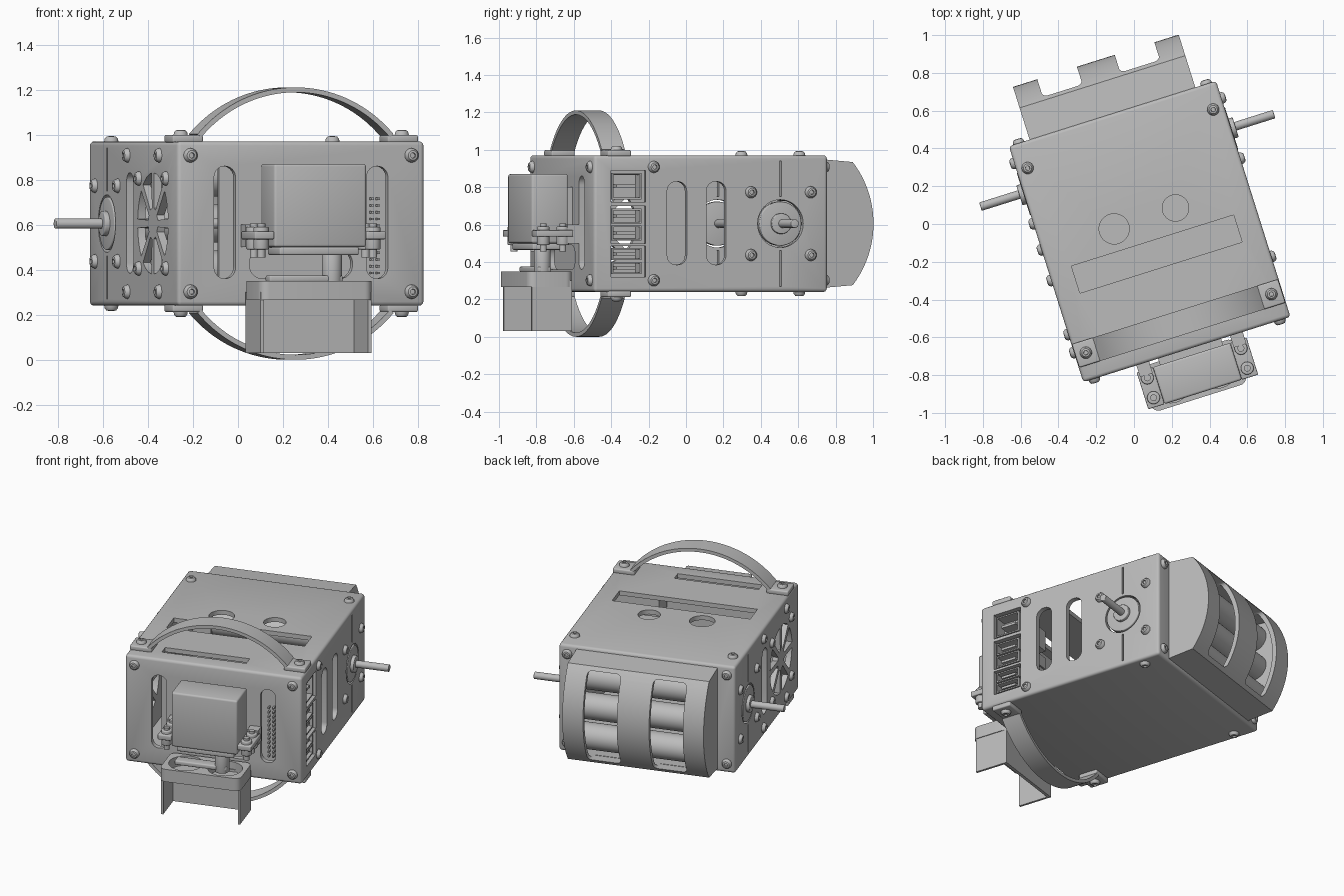
import bpy, bmesh, math
from mathutils import Matrix, Vector

cube = bpy.data.objects.get("Cube")
if cube:
    bpy.data.objects.remove(cube, do_unlink=True)

PLACE = Matrix.Translation((0.083, -0.04, 0)) @ Matrix.Rotation(math.radians(17.5), 4, 'Z')
MID = 0.605                      # height of the symmetry plane
W, D, H = 0.575, 0.655, 0.365    # half sizes of the case

grey = bpy.data.materials.new("plain_grey")
grey.use_nodes = True
grey.diffuse_color = (0.5, 0.5, 0.5, 1)
grey.node_tree.nodes["Principled BSDF"].inputs["Base Color"].default_value = (0.5, 0.5, 0.5, 1)
parts = []


def prism(bm, pts, axis, lo, hi):
    """Extrude a flat outline along an axis; returns the far cap."""
    place = {'x': lambda a, b, w: (w, a, b), 'y': lambda a, b, w: (a, w, b),
             'z': lambda a, b, w: (a, b, w)}[axis]
    rings = [[bm.verts.new(place(a, b, w)) for a, b in pts] for w in (lo, hi)]
    n = len(pts)
    faces = [bm.faces.new(r) for r in rings]
    for i in range(n):
        j = (i + 1) % n
        faces.append(bm.faces.new((rings[0][i], rings[0][j], rings[1][j], rings[1][i])))
    bmesh.ops.recalc_face_normals(bm, faces=faces)
    return faces[1]


def arc(cx, cy, r, a0, a1, n):
    return [(cx + r * math.cos(math.radians(a0 + (a1 - a0) * i / n)),
             cy + r * math.sin(math.radians(a0 + (a1 - a0) * i / n))) for i in range(n + 1)]


def circle(cx, cy, r, n=40):
    return arc(cx, cy, r, 0, 360, n)[:-1]


def rect(x0, x1, y0, y1, r=0):
    if not r:
        return [(x0, y0), (x1, y0), (x1, y1), (x0, y1)]
    out = []
    for cx, cy, a in ((x1 - r, y1 - r, 0), (x0 + r, y1 - r, 90),
                      (x0 + r, y0 + r, 180), (x1 - r, y0 + r, 270)):
        out += arc(cx, cy, r, a, a + 90, 6)
    return out


def make(name, bm, bevel=0, cutters=()):
    """Turn a bmesh into an object, bevel it, cut it and bake the result."""
    if bevel:
        bmesh.ops.bevel(bm, geom=[e for e in bm.edges if len(e.link_faces) == 2
                                  and e.calc_face_angle() > 0.6],
                        offset=bevel, segments=3, profile=0.5, affect='EDGES')
    me = bpy.data.meshes.new(name)
    bm.to_mesh(me)
    bm.free()
    me.materials.append(grey)
    ob = bpy.data.objects.new(name, me)
    bpy.context.collection.objects.link(ob)
    ob.matrix_world = PLACE
    helpers = []
    for c in cutters:
        cob = make("cutter", c)
        parts.remove(cob)
        cob.hide_render = True
        helpers.append(cob)
        mod = ob.modifiers.new("cut", 'BOOLEAN')
        mod.operation, mod.solver, mod.object = 'DIFFERENCE', 'EXACT', cob
    if helpers:
        bpy.context.view_layer.update()
        deps = bpy.context.evaluated_depsgraph_get()
        baked = bpy.data.meshes.new_from_object(ob.evaluated_get(deps))
        ob.modifiers.clear()
        ob.data = baked
        for h in helpers:
            bpy.data.objects.remove(h, do_unlink=True)
    parts.append(ob)
    return ob


def block(name, x, y, z, bevel=0):
    bm = bmesh.new()
    prism(bm, rect(*x, *y), 'z', *z)
    return make(name, bm, bevel)


def rod(name, axis, a, b, r, lo, hi, bevel=0):
    bm = bmesh.new()
    prism(bm, circle(a, b, r), axis, lo, hi)
    return make(name, bm, bevel)


# Case: hollow shell with every opening cut through its walls
bm, cavity, holes = bmesh.new(), bmesh.new(), bmesh.new()
prism(bm, rect(-W, W, -D, D), 'z', MID - H, MID + H)
prism(cavity, rect(-W + .035, W - .035, -D + .035, D - .035), 'z', MID - H + .03, MID + H - .03)
TOP, FRONT, BACK = ('z', .9, 1.05), ('y', -.75, -.58), ('y', .58, .75)
RIGHT, LEFT = ('x', .5, .7), ('x', -.7, -.5)
prism(holes, rect(-.45, .45, -.2, -.05), *TOP)
prism(holes, rect(-.37, .18, -.55, -.48), *TOP)
prism(holes, circle(-.175, .07, .08), *TOP)
prism(holes, circle(.168, .078, .07), *TOP)
for s in (-1, 1):
    prism(holes, rect(s * .355 - .05, s * .355 + .05, .36, .86, .049), *FRONT)
prism(holes, rect(-.24, .24, .36, .49, .06), *FRONT)
prism(holes, rect(-.42, .42, .3, .91, .03), *BACK)
for v in (-.19, .03):
    prism(holes, rect(v - .055, v + .055, .385, .83, .05), *RIGHT)
prism(holes, rect(0, .1, .385, .83, .045), *LEFT)
for z0, z1 in ((.72, .89), (.5, .7), (.32, .485)):
    prism(holes, rect(-.56, -.365, z0, z1), *RIGHT)
for side in (RIGHT, LEFT):
    prism(holes, circle(.39, MID, .128), *side)
    prism(holes, rect(.384, .396, .75, .94), *side)
    prism(holes, rect(.384, .396, .27, .46), *side)
for k in range(8):                # wedge openings of the fan grille
    a = k * 45
    prism(holes, arc(-.29, MID, .225, a + 5, a + 40, 6) + arc(-.29, MID, .07, a + 32, a + 13, 2), *LEFT)
make("case", bm, .018, (cavity, holes))

# Rear cover: curved shell with two windows
def cover_outline(g, v0):
    return [(v0, MID - .345 + g)] + arc(.425, MID, .523 - g, -39 + g * 50, 39 - g * 50, 24) + [(v0, MID + .345 - g)]

bm, cavity, holes = bmesh.new(), bmesh.new(), bmesh.new()
prism(bm, cover_outline(0, .65), 'x', -.46, .46)
prism(cavity, cover_outline(.03, .6), 'x', -.43, .43)
for s in (-1, 1):
    prism(holes, rect(s * .215 - .11, s * .215 + .11, .3, .91, .03), 'y', .78, 1.05)
make("rear_cover", bm, 0, (cavity, holes))
for i in (-1, 0, 1):
    rod("rear_roller", 'x', .72, MID + i * .205, .085, -.43, .43)

# Carry straps above and below, with feet
for s in (-1, 1):
    bm = bmesh.new()
    pts = arc(0, 0, .605, 41, 139, 40) + arc(0, 0, .583, 139, 41, 40)
    prism(bm, [(a, MID + s * b) for a, b in pts], 'y', -.575, -.445)
    make("strap", bm)
    for t in (-1, 1):
        block("strap_foot", sorted((t * .43, t * .572)), (-.575, -.445),
              sorted((MID + s * .36, MID + s * .393)), .008)

# Axle with bearing discs
rod("axle", 'x', .395, MID, .023, -.815, .815, .004)
for s in (-1, 1):
    rod("bearing_disc", 'x', .39, MID, .118, *sorted((s * .54, s * .578)), .005)
    rod("bearing_boss", 'x', .39, MID, .055, *sorted((s * .56, s * .6)), .005)


# Button-head bolts with hexagon sockets
def bolt(pos, direction):
    bm = bmesh.new()
    n = 18
    bmesh.ops.create_cone(bm, cap_ends=True, segments=n, radius1=.032, radius2=.03, depth=.012)
    cap = max(bm.faces, key=lambda f: f.calc_center_median().z)
    for thick, lift in ((.008, .01), (.01, .002), (.001, -.01)):
        bmesh.ops.inset_region(bm, faces=[cap], thickness=thick, depth=lift)
    turn = Vector(direction).to_track_quat('Z', 'Y').to_matrix().to_4x4()
    bm.transform(Matrix.Translation(pos) @ turn)
    make("bolt", bm)


for s in (-1, 1):
    for t in (-1, 1):
        zz = MID + t * .303
        bolt((s * .515, -D - .005, zz), (0, -1, 0))
        bolt((s * .52, D + .005, zz), (0, 1, 0))
        bolt((s * .515, .515, MID + t * (H + .005)), (0, 0, t))
        bolt((s * .515, -.51, MID + t * .398), (0, 0, t))
        for v in (.225, .56):
            bolt((s * (W + .005), v, MID + t * .168), (s, 0, 0))
for t in (-1, 1):
    bolt((W + .005, -.32, MID + t * .303), (1, 0, 0))
    for v, dz in ((.08, .303), (-.39, .303), (-.09, .2), (-.49, .2)):
        bolt((-W - .005, v, MID + t * dz), (-1, 0, 0))

# Circuit board with sockets facing the right wall
block("circuit_board", (-.36, .53), (-.585, -.565), (.3, .9))
for z0, z1 in ((.735, .875), (.605, .685), (.515, .595), (.41, .475), (.335, .4)):
    bm = bmesh.new()
    face = prism(bm, rect(-.55, -.385, z0, z1), 'x', .25, .562)
    bmesh.ops.inset_region(bm, faces=[face], thickness=.012, depth=0)
    bmesh.ops.inset_region(bm, faces=[face], thickness=.001, depth=-.08)
    make("socket", bm)
    block("socket_tongue", (.48, .55), (-.52, -.415), ((z0 + z1) / 2 - .008, (z0 + z1) / 2 + .008))
for i in range(12):
    for u in (.34, .37):
        block("header_pin", (u, u + .01), (-.62, -.58), (.38 + i * .03, .39 + i * .03))

# Servo on the front, with ears, grommets and output shaft
block("servo_body", (-.2, .23), (-.895, -.69), (.5, .87), .012)
block("servo_base", (-.17, .2), (-.88, -.7), (.465, .5), .008)
block("servo_mount", (-.16, .19), (-.7, -.65), (.5, .8))
for u in (-.245, .275):
    block("servo_ear", (u - .045, u + .045), (-.895, -.69), (.535, .57), .006)
    block("ear_bracket", (u - .035, u + .035), (-.72, -.65), (.5, .6))
    for v in (-.735, -.845):
        rod("grommet", 'z', u, v, .034, .49, .59, .006)
        rod("grommet_pin", 'z', u, v, .018, .455, .605)
rod("servo_shaft", 'z', .1, -.795, .045, .33, .47, .005)
block("servo_horn", (-.2, .14), (-.83, -.76), (.345, .375), .008)

# Sensor holder: slab with two round cups over a thin U-shaped shield
bm, cups = bmesh.new(), bmesh.new()
prism(bm, rect(-.27, .255, -.92, -.67, .04), 'z', .265, .35)
for u in (-.135, .12):
    prism(cups, circle(u, -.795, .108), 'z', .285, .4)
make("sensor_slab", bm, 0, (cups,))
block("shield_back", (-.26, .245), (-.695, -.675), (.03, .3))
for u in (-.265, .235):
    block("shield_wing", (u, u + .015), (-.9, -.675), (.03, .3))

# Smooth round surfaces, keep hard edges
bpy.ops.object.select_all(action='DESELECT')
for ob in parts:
    ob.select_set(True)
bpy.context.view_layer.objects.active = parts[0]
bpy.ops.object.shade_smooth_by_angle(angle=math.radians(35))
